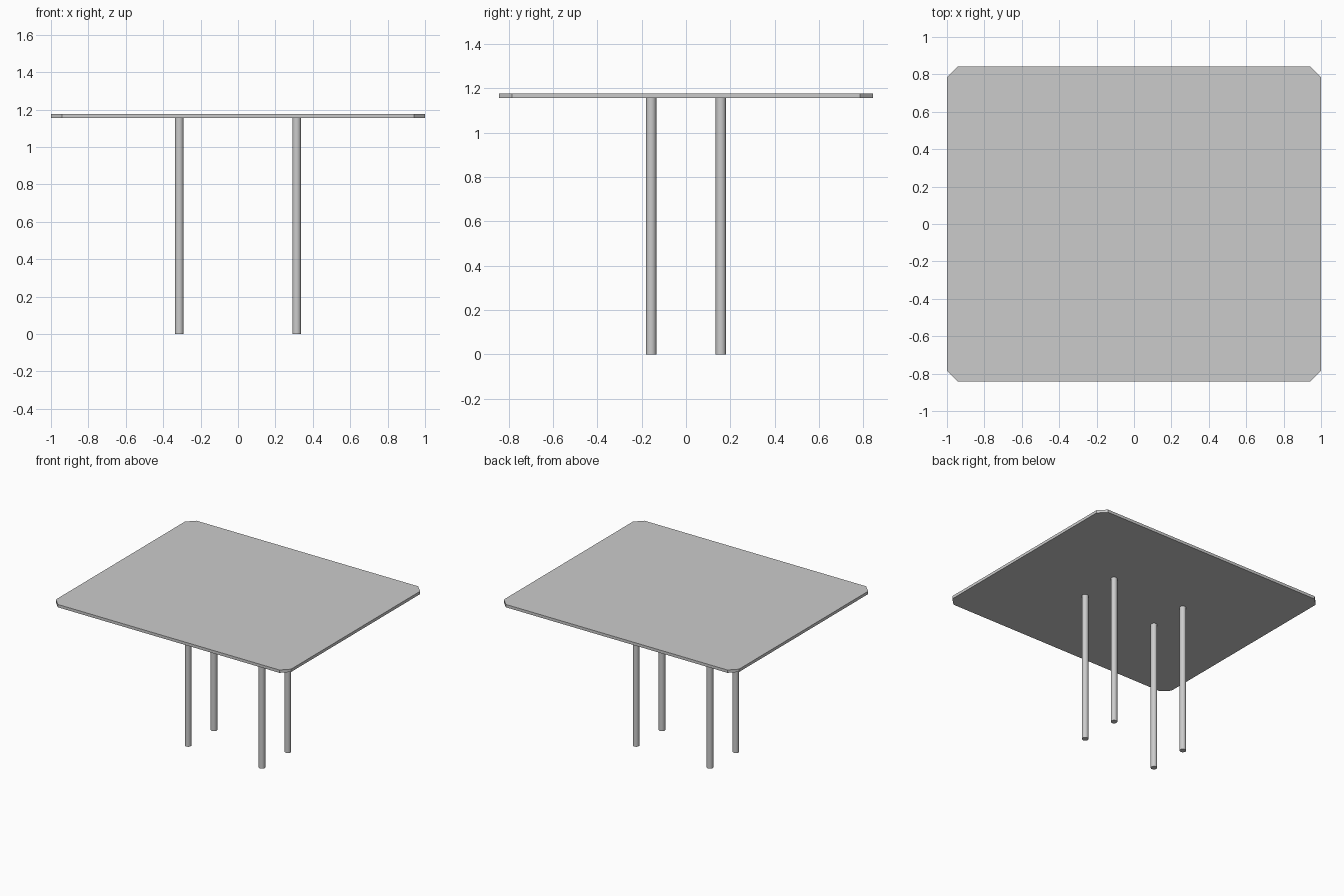
import bpy, bmesh

if "Cube" in bpy.data.objects:
    bpy.data.objects.remove(bpy.data.objects["Cube"])

TOP_Z, UNDER_Z = 1.177, 1.155
HX, HY, CUT = 1.0, 0.842, 0.058
LEG_X, LEG_Y, LEG_R = 0.314, 0.157, 0.023

# Table top: rectangular slab with clipped corners
outline = [(HX, HY - CUT), (HX - CUT, HY), (-HX + CUT, HY), (-HX, HY - CUT),
           (-HX, -HY + CUT), (-HX + CUT, -HY), (HX - CUT, -HY), (HX, -HY + CUT)]
bm = bmesh.new()
face = bm.faces.new([bm.verts.new((x, y, UNDER_Z)) for x, y in outline])
ext = bmesh.ops.extrude_face_region(bm, geom=[face], use_keep_orig=True)
verts = [g for g in ext["geom"] if isinstance(g, bmesh.types.BMVert)]
bmesh.ops.translate(bm, verts=verts, vec=(0, 0, TOP_Z - UNDER_Z))
bmesh.ops.recalc_face_normals(bm, faces=bm.faces)
mesh = bpy.data.meshes.new("table_top")
bm.to_mesh(mesh)
bm.free()
bpy.context.collection.objects.link(bpy.data.objects.new("table_top", mesh))

# Four round legs
for sx, side in ((-1, "left"), (1, "right")):
    for sy, end in ((-1, "front"), (1, "back")):
        bpy.ops.mesh.primitive_cylinder_add(
            vertices=32, radius=LEG_R, depth=UNDER_Z,
            location=(sx * LEG_X, sy * LEG_Y, UNDER_Z / 2))
        bpy.context.object.name = f"{end}_{side}_leg"
        bpy.ops.object.shade_smooth_by_angle()
